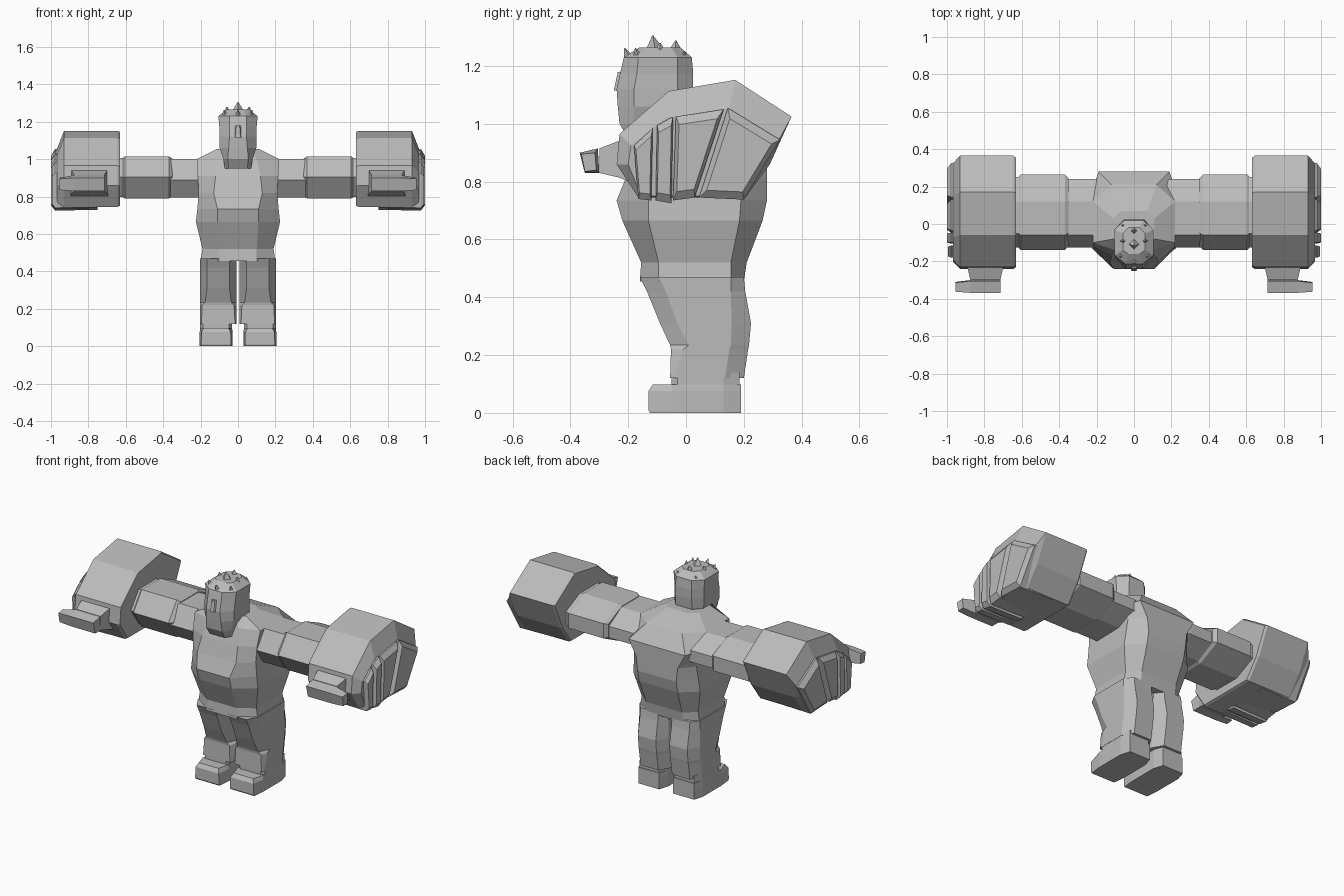
import bpy, bmesh
from mathutils import Vector

grey = bpy.data.materials.new("plain_grey")
grey.diffuse_color = (0.5, 0.5, 0.5, 1)


def loft(name, rings, mirror=False):
    """Skin a list of equal-length point rings, cap both ends."""
    bm = bmesh.new()
    vs = [[bm.verts.new(p) for p in r] for r in rings]
    n = len(vs[0])
    for a, b in zip(vs, vs[1:]):
        for i in range(n):
            j = (i + 1) % n
            bm.faces.new((a[i], a[j], b[j], b[i]))
    bm.faces.new(vs[0])
    bm.faces.new(vs[-1])
    bmesh.ops.recalc_face_normals(bm, faces=bm.faces)
    me = bpy.data.meshes.new(name)
    bm.to_mesh(me)
    bm.free()
    me.materials.append(grey)
    ob = bpy.data.objects.new(name, me)
    bpy.context.collection.objects.link(ob)
    if mirror:
        ob.modifiers.new("mirror", 'MIRROR').use_mirror_merge = False
    return ob


def octagon(z, yf, y1, y2, yb, w, a, b, cx=0):
    """Chamfered ring at height z: front/back half widths a, b and side half width w."""
    return [(cx + x, y, z) for x, y in ((-a, yf), (a, yf), (w, y1), (w, y2),
                                        (b, yb), (-b, yb), (-w, y2), (-w, y1))]


def along_x(x, profile, scale=1.0):
    """Place a (y, z) profile at x, optionally scaled about its middle."""
    c = sum((Vector(p) for p in profile), Vector((0, 0))) / len(profile)
    pts = [c + (Vector(p) - c) * scale for p in profile]
    return [(x, p.x, p.y) for p in pts]


# Torso with belt and sloping shoulders
loft("torso", [octagon(*r) for r in (
    (.455, -.16, -.095, .155, .20, .20, .10, .12),
    (.52, -.155, -.095, .155, .21, .19, .10, .12),
    (.665, -.22, -.13, .185, .265, .225, .11, .13),
    (.735, -.24, -.13, .19, .28, .217, .11, .13),
    (.82, -.205, -.13, .20, .28, .21, .13, .14),
    (.91, -.175, -.125, .20, .28, .215, .12, .19),
    (1.0, -.14, -.10, .12, .21, .22, .10, .12),
    (1.055, -.12, -.08, .03, .07, .11, .07, .07))])

# Trouser legs, pinched at the knee and flared at the cuff
loft("leg", [octagon(z, f, s, t, k, .0975, w, .06, .106) for z, f, s, t, k, w in (
    (.47, -.16, -.095, .155, .20, .06),
    (.42, -.135, -.07, .155, .205, .06),
    (.31, -.09, -.03, .158, .225, .06),
    (.235, -.055, .01, .155, .218, .07),
    (.22, -.052, -.01, .15, .215, .085),
    (.12, -.055, -.04, .135, .20, .09))], True)

# Shoes
loft("shoe", [octagon(z, f, -.05, .13, .19, w, a, .07, .117) for z, f, w, a in (
    (0, -.125, .088, .08), (.01, -.13, .088, .08),
    (.075, -.13, .088, .078), (.098, -.115, .085, .065))], True)
loft("ankle", [octagon(z, -.05, -.03, .13, .185, .085, .07, .065, .117)
               for z in (.08, .14)], True)

# Arms: upper arm, forearm and wrist
upper = [(-.125, .89), (-.06, 1.0), (.12, 1.0), (.24, .93), (.24, .86), (.12, .80), (-.06, .795)]
fore = [(-.14, .905), (-.06, 1.015), (.12, 1.015), (.265, .95), (.265, .86), (.12, .79), (-.06, .79)]
loft("upper_arm", [along_x(.1, upper, .9), along_x(.2, upper), along_x(.36, upper)], True)
loft("forearm", [along_x(.35, fore, .9), along_x(.37, fore),
                 along_x(.605, fore), along_x(.615, fore, .95)], True)
loft("wrist", [along_x(.58, fore, .93), along_x(.66, fore, .93)], True)

# Oversized fists, bevelled towards the knuckle side
fist = [(.365, 1.025), (.17, 1.152), (-.06, 1.113), (-.23, .965),
        (-.24, .86), (-.165, .745), (.205, .745), (.29, .86)]
knuckles = [(.325, .95), (.15, 1.055), (-.07, 1.02), (-.19, .925),
            (-.20, .86), (-.155, .75), (.20, .75), (.265, .86)]
loft("fist", [along_x(.632, fist, .97), along_x(.645, fist),
              along_x(.93, fist), along_x(.968, knuckles)], True)

# Four curled fingers on each fist
fingers = ([(.145, 1.055), (.325, .945), (.20, .738), (.045, .745)],
           [(-.035, 1.025), (.13, 1.05), (.03, .745), (-.045, .735)],
           [(-.10, .995), (-.045, 1.025), (-.05, .725), (-.105, .735)],
           [(-.18, .925), (-.115, .985), (-.12, .735), (-.165, .74)])
for i, f in enumerate(fingers):
    loft("finger_%d" % (i + 1), [along_x(.75, f, .97), along_x(.978, f),
                                 along_x(1.0 - .005 * (i == 3), f, .8)], True)

# Thumbs: tapered stem with a tip turned outward
loft("thumb", [[(x0, y, z0), (x1, y, z0), (x1, y + d, z1), (x0, y + d, z1)]
               for y, x0, x1, z0, z1, d in (
    (-.17, .69, .90, .79, .95, 0), (-.235, .70, .89, .815, .94, 0),
    (-.30, .715, .875, .83, .915, 0))], True)
loft("thumb_tip", [[(x, -.30, .83), (x, -.35, .83), (x, -.368, .90), (x, -.305, .915)]
                   for x in (.715, .875)] +
     [[(.955, -.31, .84), (.955, -.35, .835), (.955, -.362, .895), (.955, -.315, .90)]], True)

# Head with a long square beard
loft("head", [octagon(*r) for r in (
    (.95, -.20, -.16, -.04, 0, .07, .05, .05),
    (1.0, -.23, -.18, -.03, .01, .078, .055, .055),
    (1.06, -.236, -.18, -.03, .02, .098, .05, .055),
    (1.12, -.24, -.18, -.03, .025, .10, .045, .055),
    (1.175, -.228, -.17, -.03, .025, .10, .045, .055),
    (1.23, -.215, -.165, -.03, .02, .105, .045, .05),
    (1.265, -.16, -.14, -.05, -.02, .06, .03, .03))])
loft("nose", [octagon(z, -y, -.23, -.21, -.20, w, w * .6, w)
              for z, y, w in ((1.115, .25, .022), (1.18, .236, .014))])


# Spiky hair tufts: four-sided points
def tuft(name, base, tip, r, mirror=False):
    x, y, z = base
    ring = [(x - r, y, z), (x, y - r, z), (x + r, y, z), (x, y + r, z)]
    top = [tuple(Vector(tip) + (Vector(p) - Vector(base)) * .04) for p in ring]
    loft(name, [ring, top], mirror)


tuft("hair_front", (0, -.175, 1.19), (0, -.212, 1.262), .04)
tuft("hair_crown", (0, -.10, 1.22), (0, -.115, 1.305), .055)
tuft("hair_back", (0, -.04, 1.21), (0, -.035, 1.288), .05)
tuft("hair_side_front", (.06, -.15, 1.19), (.075, -.175, 1.262), .04, True)
tuft("hair_side_middle", (.05, -.09, 1.20), (.06, -.09, 1.28), .05, True)
tuft("hair_side_back", (.055, -.03, 1.19), (.06, -.005, 1.25), .04, True)
